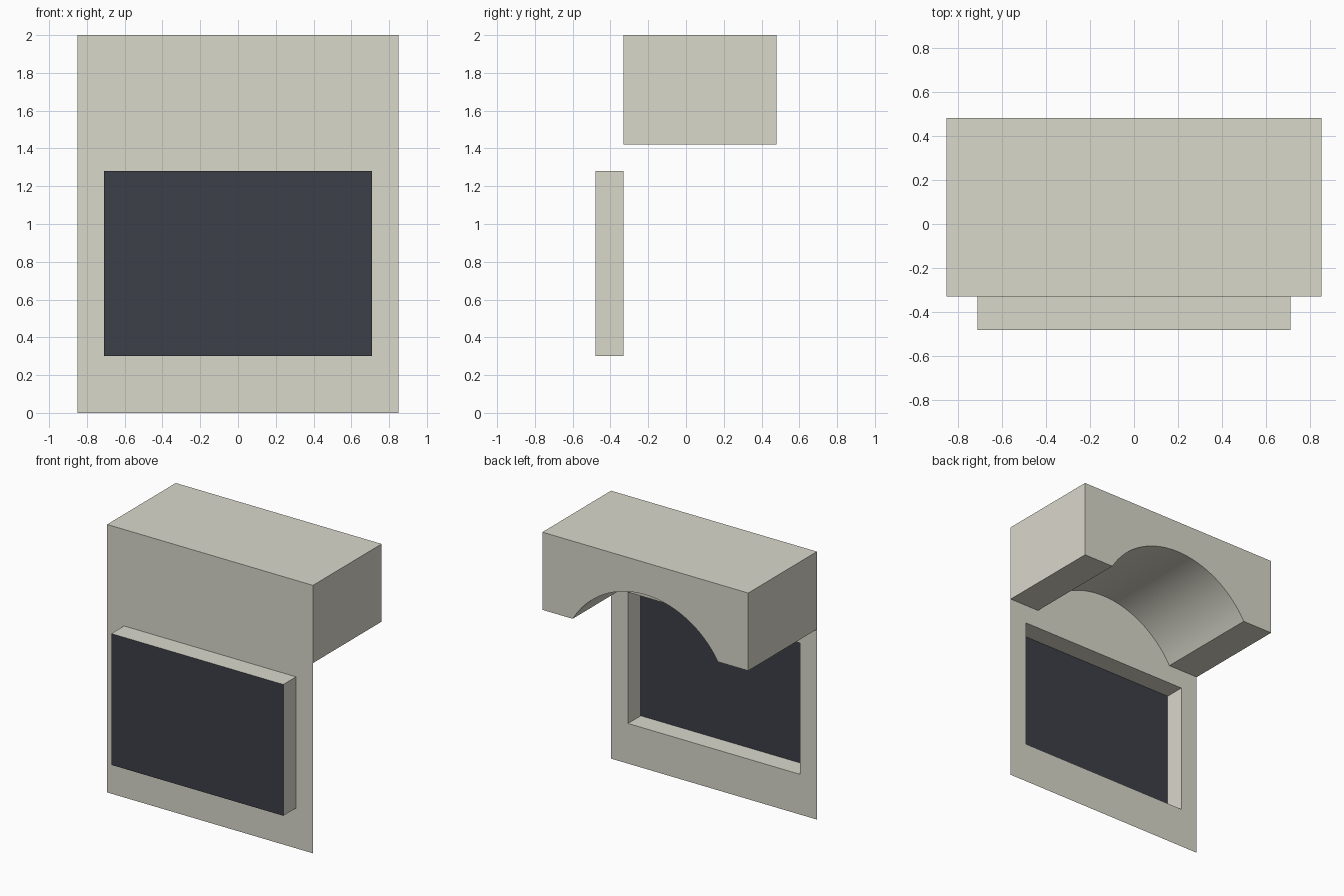
import bpy
import math

if "Cube" in bpy.data.objects:
    bpy.data.objects.remove(bpy.data.objects["Cube"])

FRONT, BACK, FACE = -0.33, 0.48, -0.48   # panel plane, block rear, screen plane
W, TOP, BLOCK_Z = 0.85, 2.0, 1.42        # half width, top, underside of block
SW, SZ0, SZ1 = 0.71, 0.30, 1.28          # screen half width, bottom, top


def material(name, color):
    m = bpy.data.materials.new(name)
    m.diffuse_color = color
    m.use_nodes = True
    m.node_tree.nodes["Principled BSDF"].inputs["Base Color"].default_value = m.diffuse_color
    return m


def mesh_object(name, verts, faces, mat):
    me = bpy.data.meshes.new(name)
    me.from_pydata(verts, [], faces)
    me.materials.append(mat)
    ob = bpy.data.objects.new(name, me)
    bpy.context.collection.objects.link(ob)
    return ob


def rect(y, w, z0, z1):
    return [(-w, y, z0), (w, y, z0), (w, y, z1), (-w, y, z1)]


beige = material("beige", (0.70, 0.69, 0.60, 1))
dark = material("dark_glass", (0.045, 0.05, 0.065, 1))

# Thin front panel with a window opening
ring = [(i, (i + 1) % 4, 4 + (i + 1) % 4, 4 + i) for i in range(4)]
mesh_object("front_panel", rect(FRONT, W, 0, TOP) + rect(FRONT, SW, SZ0, SZ1), ring, beige)

# Open frame projecting forward from the window
frame_faces = [tuple(reversed(f)) for f in ring]
mesh_object("screen_frame", rect(FRONT, SW, SZ0, SZ1) + rect(FACE, SW, SZ0, SZ1), frame_faces, beige)

# Dark screen closing the front of the frame
mesh_object("screen", rect(FACE, SW, SZ0, SZ1), [(0, 1, 2, 3)], dark)

# Rear block: profile with an arched underside, extruded back from the panel
half, rise, steps = 0.60, 0.34, 32
radius = (half ** 2 + rise ** 2) / (2 * rise)
centre_z = BLOCK_Z + rise - radius
span = math.asin(half / radius)
profile = [(W, BLOCK_Z), (W, TOP), (-W, TOP), (-W, BLOCK_Z)]
for i in range(steps + 1):
    a = -span + 2 * span * i / steps
    profile.append((radius * math.sin(a), centre_z + radius * math.cos(a)))
n = len(profile)
verts = [(x, y, z) for y in (FRONT, BACK) for x, z in profile]
faces = [(i, n + i, n + (i + 1) % n, (i + 1) % n) for i in range(n)]
faces.append(tuple(reversed(range(n, 2 * n))))
block = mesh_object("arched_block", verts, faces, beige)

# Smooth the arch while keeping the corners sharp
bpy.context.view_layer.objects.active = block
block.select_set(True)
bpy.ops.object.shade_smooth_by_angle(angle=math.radians(25))
